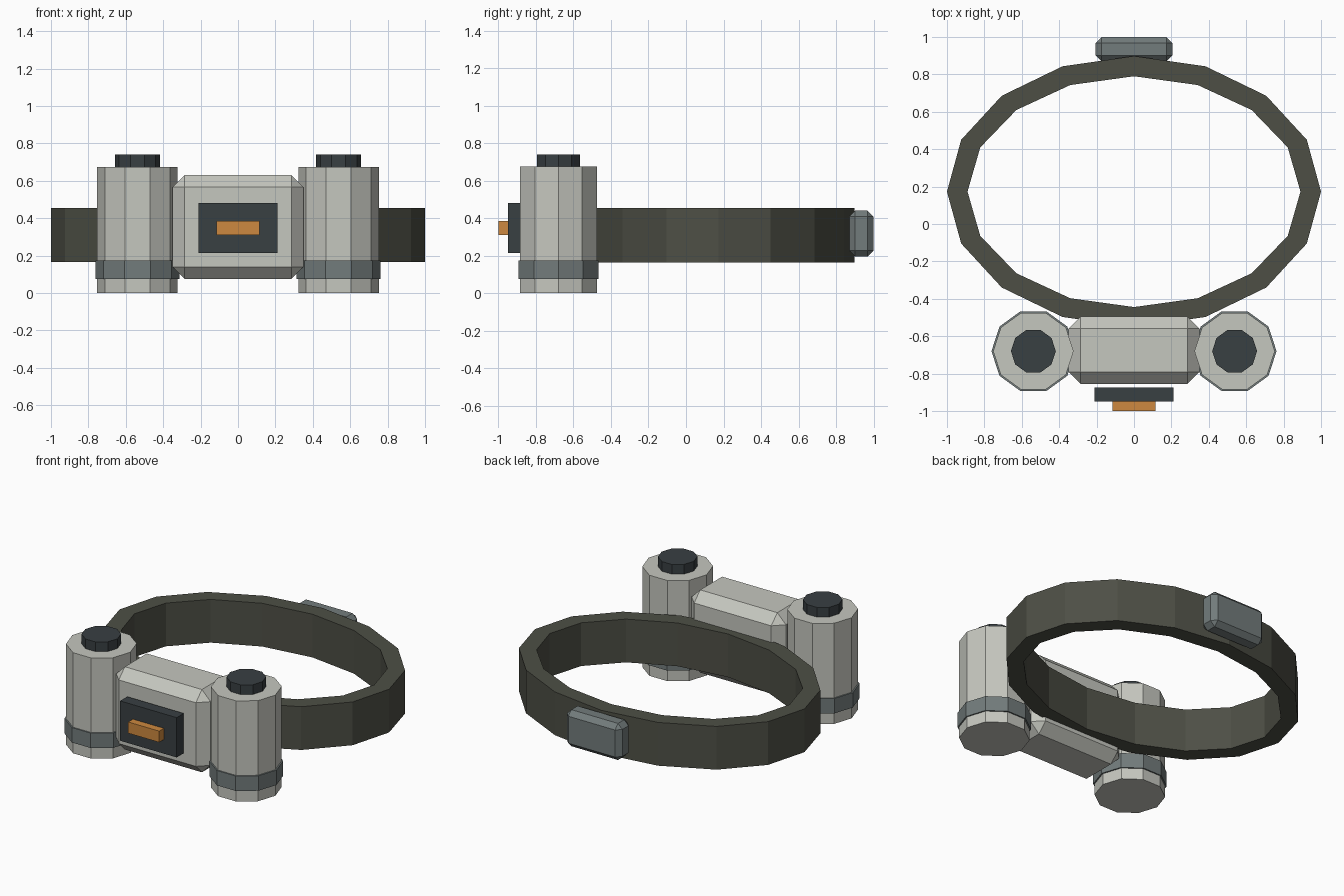
import bpy, bmesh
from math import cos, sin, pi

if "Cube" in bpy.data.objects:
    bpy.data.objects.remove(bpy.data.objects["Cube"])


def material(name, rgb):
    m = bpy.data.materials.new(name)
    m.diffuse_color = (*rgb, 1)
    m.use_nodes = True
    m.node_tree.nodes["Principled BSDF"].inputs["Base Color"].default_value = m.diffuse_color
    return m


SHELL = material("shell", (0.56, 0.57, 0.52))
STEEL = material("steel", (0.17, 0.20, 0.20))
DARK = material("dark", (0.04, 0.05, 0.055))
STRAP = material("strap", (0.075, 0.078, 0.06))
ORANGE = material("orange", (0.61, 0.25, 0.05))


def finish(name, bm, mat):
    bmesh.ops.recalc_face_normals(bm, faces=bm.faces)
    me = bpy.data.meshes.new(name)
    bm.to_mesh(me)
    bm.free()
    me.materials.append(mat)
    ob = bpy.data.objects.new(name, me)
    bpy.context.collection.objects.link(ob)
    return ob


def box(name, lo, hi, mat, chamfer=0):
    bm = bmesh.new()
    bmesh.ops.create_cube(bm, size=1)
    for v in bm.verts:
        v.co = [(a + b) / 2 + c * (b - a) for a, b, c in zip(lo, hi, v.co)]
    if chamfer:
        bmesh.ops.bevel(bm, geom=bm.edges[:], offset=chamfer, segments=1,
                        affect='EDGES', clamp_overlap=True)
    return finish(name, bm, mat)


def canister_part(name, x, r, z0, z1, mat):
    bm = bmesh.new()
    rings = [[bm.verts.new((x + r * cos(i * pi / 5), -0.68 + r * sin(i * pi / 5), z))
              for i in range(10)] for z in (z0, z1)]
    for i in range(10):
        j = (i + 1) % 10
        bm.faces.new((rings[0][i], rings[0][j], rings[1][j], rings[1][i]))
    for ring in rings:
        bm.faces.new(ring)
    return finish(name, bm, mat)


# Strap: 16-sided oval loop with rectangular section
bm = bmesh.new()
section = [(1.0, 0.725, 0.165), (1.0, 0.725, 0.455), (0.89, 0.617, 0.455), (0.89, 0.617, 0.165)]
loops = [[bm.verts.new((rx * cos(i * pi / 8), 0.173 + ry * sin(i * pi / 8), z))
          for rx, ry, z in section] for i in range(16)]
for i in range(16):
    a, b = loops[i], loops[(i + 1) % 16]
    for k in range(4):
        n = (k + 1) % 4
        bm.faces.new((a[k], b[k], b[n], a[n]))
finish("strap", bm, STRAP)

# Twin canisters with lower bands and top caps
for side, x in (("left", -0.538), ("right", 0.538)):
    canister_part(side + "_canister", x, 0.215, 0, 0.675, SHELL)
    canister_part(side + "_band", x, 0.224, 0.075, 0.175, STEEL)
    canister_part(side + "_cap", x, 0.12, 0.67, 0.74, DARK)

# Central housing, front panel and indicator
box("housing", (-0.35, -0.855, 0.075), (0.35, -0.495, 0.63), SHELL, 0.064)
box("front_panel", (-0.21, -0.95, 0.215), (0.21, -0.875, 0.482), DARK)
box("indicator", (-0.115, -1.0, 0.31), (0.115, -0.945, 0.385), ORANGE)

# Rear buckle
box("buckle", (-0.205, 0.87, 0.195), (0.205, 1.0, 0.44), STEEL, 0.032)
